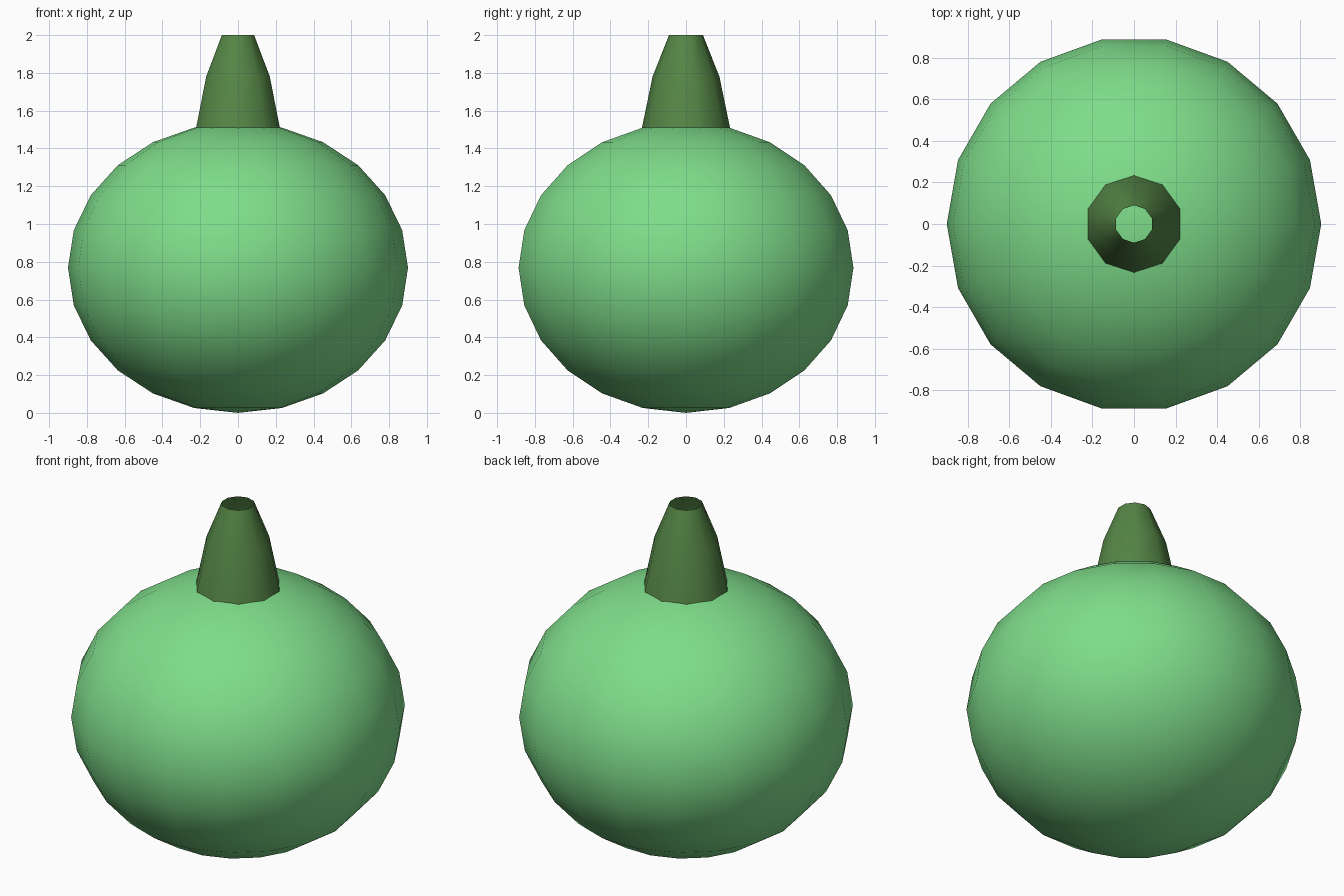
import bpy
import bmesh
from math import sin, cos, pi

cube = bpy.data.objects.get("Cube")
if cube:
    bpy.data.objects.remove(cube, do_unlink=True)


def make_material(name, color):
    mat = bpy.data.materials.new(name)
    mat.use_nodes = True
    mat.diffuse_color = color
    mat.node_tree.nodes["Principled BSDF"].inputs["Base Color"].default_value = color
    return mat


def lathe(name, profile, sides, start, mat):
    """Turn a (radius, height) profile about z; zero radius makes a pole."""
    bm = bmesh.new()
    rings = []
    for r, z in profile:
        if r < 1e-5:
            rings.append([bm.verts.new((0, 0, z))] * sides)
        else:
            angles = [start + 2 * pi * i / sides for i in range(sides)]
            rings.append([bm.verts.new((r * cos(a), r * sin(a), z)) for a in angles])
    for low, high in zip(rings, rings[1:]):
        for i in range(sides):
            j = (i + 1) % sides
            corners = dict.fromkeys((low[i], low[j], high[j], high[i]))
            bm.faces.new(list(corners)).smooth = True
    mesh = bpy.data.meshes.new(name)
    bm.to_mesh(mesh)
    bm.free()
    mesh.materials.append(mat)
    obj = bpy.data.objects.new(name, mesh)
    bpy.context.collection.objects.link(obj)
    return obj


light_green = make_material("light_green", (0.21, 0.72, 0.255, 1))
stem_green = make_material("stem_green", (0.09, 0.235, 0.06, 1))

# Round body: a slightly flattened sphere
steps = 12
body = [(0.9 * sin(pi * i / steps), 0.768 * (1 - cos(pi * i / steps)))
        for i in range(steps + 1)]
lathe("body", body, 18, 0, light_green)

# Hollow tapering stem, open at the top
lathe("stem", [(0.235, 1.5), (0.177, 1.78), (0.09, 2.0)], 10, pi / 2, stem_green)
